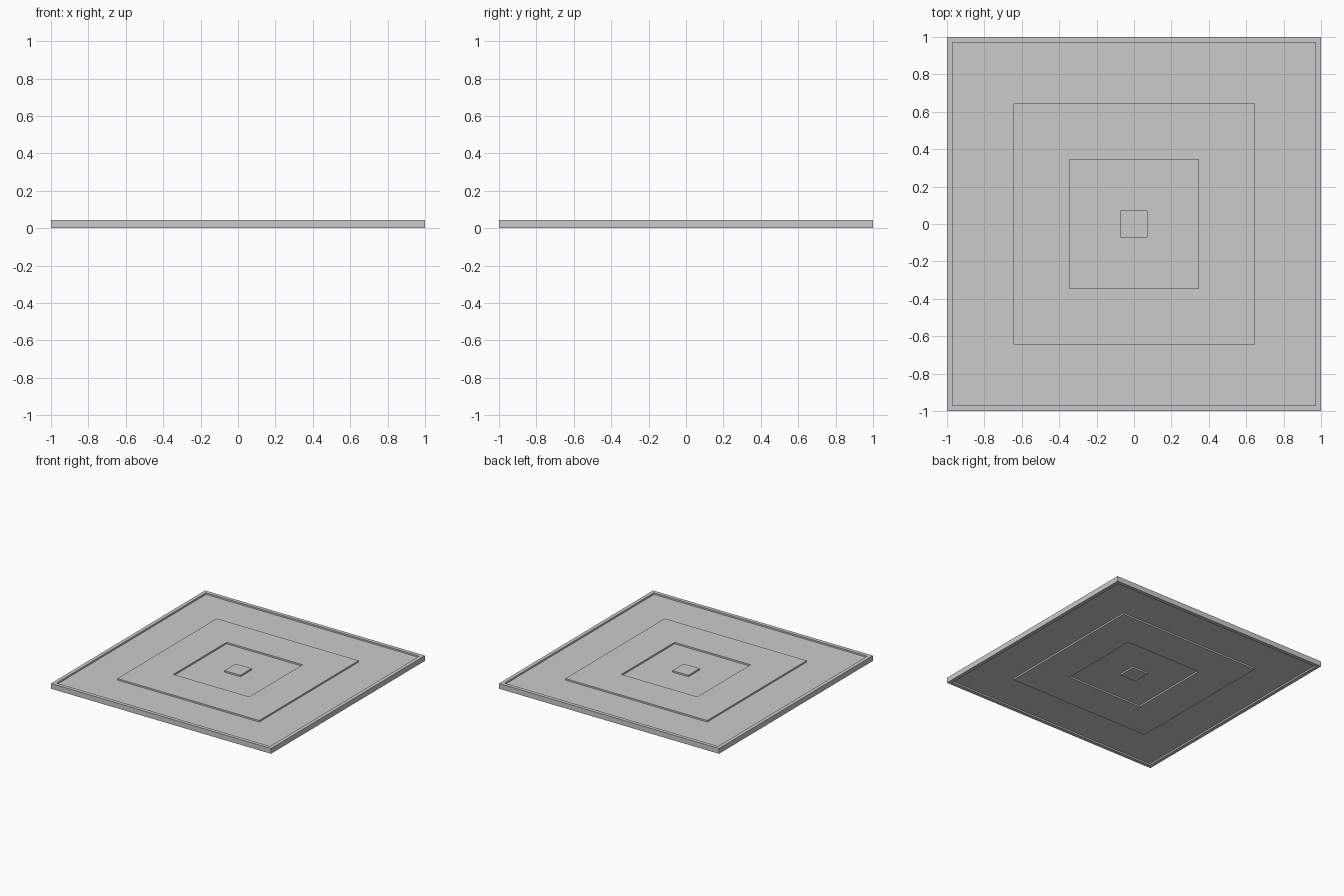
import bpy
import bmesh

if "Cube" in bpy.data.objects:
    bpy.data.objects.remove(bpy.data.objects["Cube"])

THICK = 0.043   # full thickness of the raised bands
INSET = 0.013   # how far the panels sit back, top and bottom


def square_loop(bm, half, z):
    return [bm.verts.new((sx * half, sy * half, z))
            for sx, sy in ((-1, -1), (1, -1), (1, 1), (-1, 1))]


def square_band(name, outer, inner, z0, z1):
    """Square slab, with a square hole when inner is above zero."""
    bm = bmesh.new()
    ob, ot = square_loop(bm, outer, z0), square_loop(bm, outer, z1)
    if inner:
        ib, it = square_loop(bm, inner, z0), square_loop(bm, inner, z1)
    else:
        bm.faces.new(ot)
        bm.faces.new(ob[::-1])
    for i in range(4):
        j = (i + 1) % 4
        bm.faces.new((ob[i], ob[j], ot[j], ot[i]))
        if inner:
            bm.faces.new((it[i], it[j], ib[j], ib[i]))
            bm.faces.new((ot[i], ot[j], it[j], it[i]))
            bm.faces.new((ib[i], ib[j], ob[j], ob[i]))
    mesh = bpy.data.meshes.new(name)
    bm.to_mesh(mesh)
    bm.free()
    obj = bpy.data.objects.new(name, mesh)
    bpy.context.collection.objects.link(obj)


# Concentric parts: raised bands alternate with recessed panels
parts = [
    ("outer_frame", 1.0, 0.97, 0.0),
    ("outer_panel", 0.97, 0.645, INSET),
    ("middle_band", 0.645, 0.345, 0.0),
    ("inner_panel", 0.345, 0.073, INSET),
    ("centre_block", 0.073, 0.0, 0.0),
]
for name, outer, inner, inset in parts:
    square_band(name, outer, inner, inset, THICK - inset)
